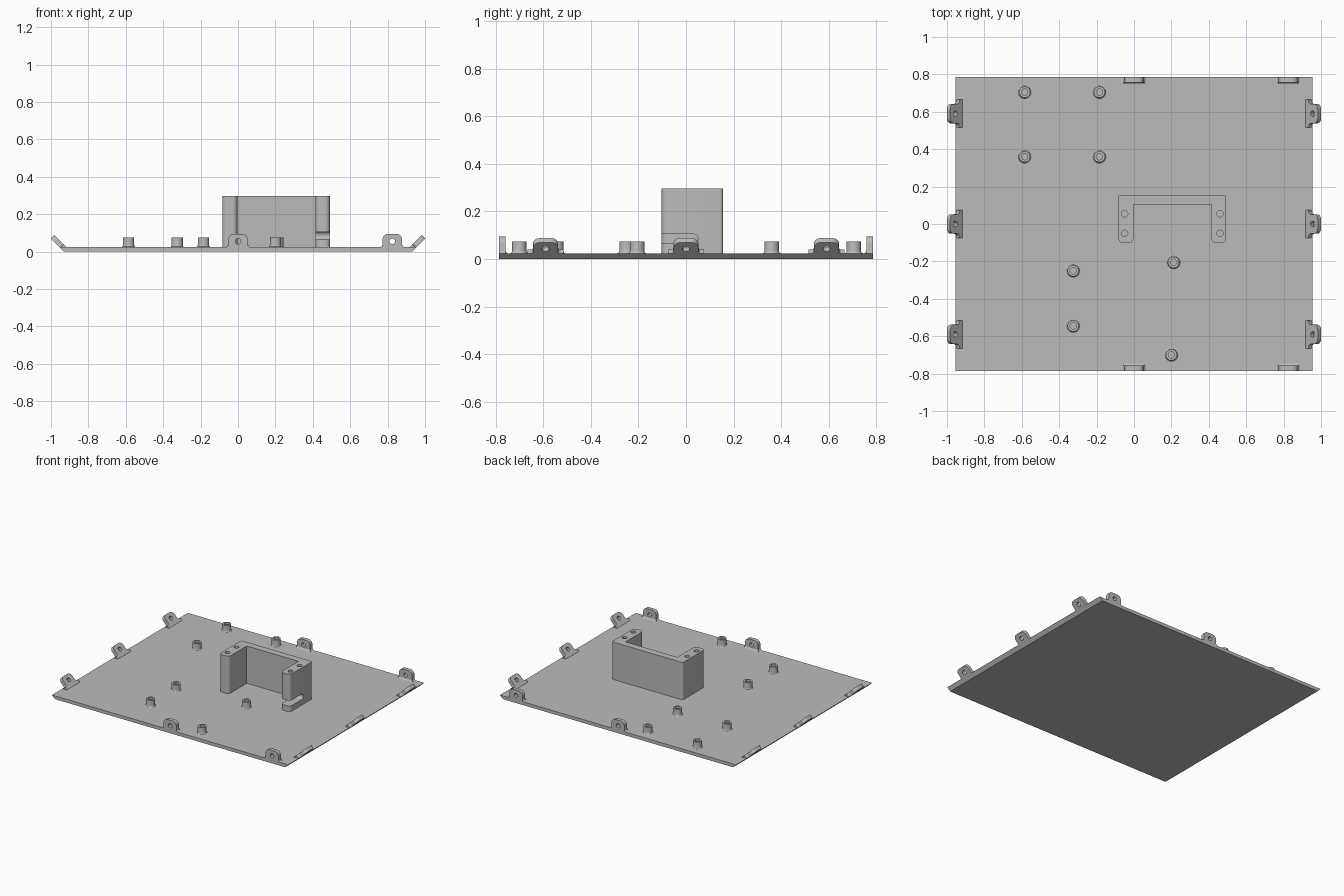
import bpy, bmesh
from math import pi, cos, sin, tan
from mathutils import Matrix, Vector

cube = bpy.data.objects.get("Cube")
if cube:
    bpy.data.objects.remove(cube)

GREY = (0.5, 0.5, 0.5, 1)
mat = bpy.data.materials.new("plain grey")
mat.use_nodes = True
mat.diffuse_color = GREY
mat.node_tree.nodes["Principled BSDF"].inputs["Base Color"].default_value = GREY

PLATE_T = 0.024


def make(name, bm, smooth=True):
    bmesh.ops.recalc_face_normals(bm, faces=bm.faces)
    mesh = bpy.data.meshes.new(name)
    bm.to_mesh(mesh)
    bm.free()
    mesh.materials.append(mat)
    ob = bpy.data.objects.new(name, mesh)
    bpy.context.collection.objects.link(ob)
    if smooth:
        bpy.ops.object.select_all(action="DESELECT")
        ob.select_set(True)
        bpy.context.view_layer.objects.active = ob
        bpy.ops.object.shade_smooth_by_angle(angle=pi / 6)
    return ob


def rounded(corners, steps=6):
    """Replace each (x, y, radius) corner of a loop by an arc."""
    out = []
    for i, (x, y, r) in enumerate(corners):
        p = Vector((x, y))
        if not r:
            out.append(p)
            continue
        a = (Vector(corners[i - 1][:2]) - p).normalized()
        b = (Vector(corners[(i + 1) % len(corners)][:2]) - p).normalized()
        half = a.angle(b) / 2
        centre = p + (a + b).normalized() * (r / sin(half))
        start = p + a * (r / tan(half)) - centre
        end = p + b * (r / tan(half)) - centre
        sweep = start.angle_signed(end)
        for k in range(steps + 1):
            t = -sweep * k / steps
            out.append(centre + Matrix.Rotation(t, 2) @ start)
    return out


def prism(bm, loop, depth, matrix=Matrix()):
    """Extrude a 2D loop along local z, then place it."""
    verts = [bm.verts.new((p[0], p[1], 0)) for p in loop]
    face = bm.faces.new(verts)
    ext = bmesh.ops.extrude_face_region(bm, geom=[face])["geom"]
    top = [v for v in ext if isinstance(v, bmesh.types.BMVert)]
    bmesh.ops.translate(bm, verts=top, vec=(0, 0, depth))
    bmesh.ops.transform(bm, matrix=matrix, verts=verts + top)


def circle(x, y, r, n=24):
    return [(x + r * cos(2 * pi * k / n), y + r * sin(2 * pi * k / n)) for k in range(n)]


def cut(ob, bm):
    """Subtract the cutter shapes from an object."""
    cutter = make(ob.name + "_cutter", bm, False)
    cutter.hide_render = True
    cutter.hide_set(True)
    mod = ob.modifiers.new("holes", "BOOLEAN")
    mod.operation = "DIFFERENCE"
    mod.solver = "EXACT"
    mod.object = cutter
    bpy.context.view_layer.objects.active = ob
    bpy.ops.object.modifier_apply(modifier=mod.name)
    bpy.data.objects.remove(cutter)


def frame(origin, u, v):
    u, v = Vector(u).normalized(), Vector(v).normalized()
    m = Matrix((u, v, u.cross(v))).transposed().to_4x4()
    m.translation = origin
    return m


# Base plate with bevelled left and right edges
bm = bmesh.new()
section = [(-0.931, 0), (0.931, 0), (0.955, PLATE_T), (-0.955, PLATE_T)]
prism(bm, section, 1.57, frame((0, 0.785, 0), (1, 0, 0), (0, 0, 1)))
make("base_plate", bm)


# Mounting tabs with flared feet, rounded tops and a screw hole
def tab(name, matrix, length, foot, hole, thick):
    side = [(0.075, 0, 0), (0.075, foot, 0), (0.052, foot, 0.015), (0.052, length, 0.03)]
    loop = rounded(side + [(-x, y, r) for x, y, r in reversed(side)])
    bm = bmesh.new()
    prism(bm, loop, thick, matrix)
    ob = make(name, bm)
    bm = bmesh.new()
    prism(bm, circle(0, hole, 0.015), 0.1, matrix @ Matrix.Translation((0, 0, -0.03)))
    cut(ob, bm)


for s, side in ((-1, "right"), (1, "left")):
    for y, place in ((-0.59, "front"), (0, "middle"), (0.59, "back")):
        m = frame((s * 0.931, y, 0), (0, s, 0), (s, 0, 1))
        if m.col[2].z < 0:
            m = frame((s * 0.931, y, 0), (0, -s, 0), (s, 0, 1))
        tab(f"{side}_{place}_tab", m, 0.099, 0.03, 0.06, 0.026)

for s, side in ((-1, "front"), (1, "back")):
    for x, place in ((0, "middle"), (0.825, "left")):
        m = frame((x, s * 0.785, 0), (s, 0, 0), (0, 0, 1))
        if m.col[2].y * s > 0:
            m = frame((x, s * 0.785, 0), (-s, 0, 0), (0, 0, 1))
        tab(f"{side}_{place}_tab", m, 0.095, PLATE_T, 0.055, 0.028)
        # Fillet behind the foot
        r = 0.012
        arc = [(r - r * sin(k * pi / 12), r - r * cos(k * pi / 12)) for k in range(7)]
        bm = bmesh.new()
        prism(bm, [(0, 0)] + arc, 0.11,
              frame((x + s * 0.055, s * 0.757, PLATE_T), (0, -s, 0), (0, 0, 1)))
        bmesh.ops.translate(bm, verts=bm.verts,
                            vec=(x - sum(v.co.x for v in bm.verts) / len(bm.verts), 0, 0))
        make(f"{side}_{place}_tab_fillet", bm)

# Hollow standoffs with a flared foot
PROFILE = [(0.039, 0.024), (0.034, 0.026), (0.031, 0.03), (0.03, 0.036),
           (0.03, 0.075), (0.017, 0.075), (0.017, 0.025), (0, 0.025)]
SPOTS = [(-0.585, 0.705), (-0.185, 0.705), (-0.585, 0.36), (-0.185, 0.36),
         (-0.325, -0.25), (-0.325, -0.545), (0.212, -0.205), (0.2, -0.70)]
for i, (x, y) in enumerate(SPOTS):
    bm = bmesh.new()
    vs = [bm.verts.new((r, 0, z)) for r, z in PROFILE]
    es = [bm.edges.new(pair) for pair in zip(vs, vs[1:])]
    bmesh.ops.spin(bm, geom=vs + es, axis=(0, 0, 1), cent=(0, 0, 0), angle=2 * pi, steps=32)
    bmesh.ops.remove_doubles(bm, verts=bm.verts, dist=0.0001)
    bmesh.ops.translate(bm, verts=bm.verts, vec=(x, y, 0))
    make(f"standoff_{i + 1}", bm)

# U-shaped bracket
outline = [(-0.083, 0.155, 0.012), (-0.083, -0.102, 0.025), (-0.003, -0.102, 0.025),
           (-0.003, 0.105, 0), (0.415, 0.105, 0), (0.415, -0.102, 0.025),
           (0.492, -0.102, 0.025), (0.492, 0.155, 0.012)]
bm = bmesh.new()
prism(bm, rounded(outline), 0.285, Matrix.Translation((0, 0, 0.012)))
bracket = make("bracket", bm)

# Screw holes in the leg tops and a round-ended slot through the left leg
bm = bmesh.new()
for x in (-0.05, 0.46):
    for y in (-0.05, 0.055):
        prism(bm, circle(x, y, 0.017), 0.2, Matrix.Translation((0, 0, 0.2)))
slot = rounded([(-0.2, 0.065, 0), (0.05, 0.065, 0.019), (0.05, 0.105, 0.019), (-0.2, 0.105, 0)])
prism(bm, slot, 0.2, frame((0.35, 0, 0), (0, 1, 0), (0, 0, 1)))
cut(bracket, bm)
